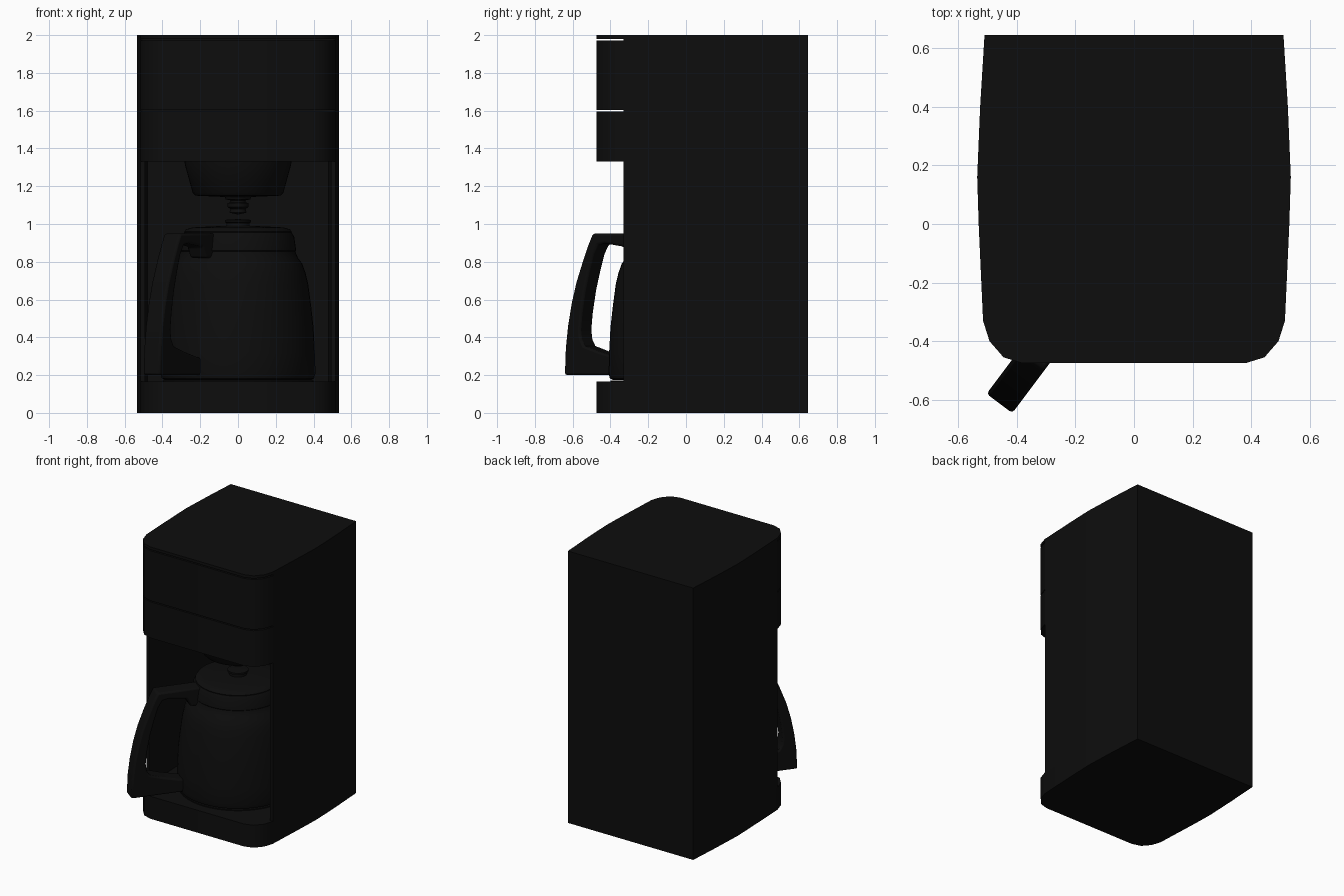
import bpy, bmesh, math
from mathutils import Matrix

if "Cube" in bpy.data.objects:
    bpy.data.objects.remove(bpy.data.objects["Cube"], do_unlink=True)


def make_material(name, value, roughness):
    mat = bpy.data.materials.new(name)
    mat.use_nodes = True
    colour = (value, value, value, 1)
    mat.diffuse_color = colour
    shader = mat.node_tree.nodes["Principled BSDF"]
    shader.inputs["Base Color"].default_value = colour
    shader.inputs["Roughness"].default_value = roughness
    return mat


black = make_material("black plastic", 0.004, 0.5)


def finish(name, bm, bevel=0):
    bmesh.ops.recalc_face_normals(bm, faces=bm.faces)
    mesh = bpy.data.meshes.new(name)
    bm.to_mesh(mesh)
    bm.free()
    obj = bpy.data.objects.new(name, mesh)
    bpy.context.collection.objects.link(obj)
    mesh.materials.append(black)
    if bevel:
        mod = obj.modifiers.new("soft edges", "BEVEL")
        mod.width, mod.segments = bevel, 2
        mod.limit_method = "ANGLE"
        mod.angle_limit = math.radians(50)
    bpy.ops.object.select_all(action="DESELECT")
    obj.select_set(True)
    bpy.context.view_layer.objects.active = obj
    bpy.ops.object.shade_smooth_by_angle(angle=math.radians(35))
    return obj


def prism(name, outline, low, high, bevel=0, matrix=None):
    """Extrude a flat outline from low to high."""
    bm = bmesh.new()
    face = bm.faces.new([bm.verts.new((x, y, low)) for x, y in outline])
    new = bmesh.ops.extrude_face_region(bm, geom=[face])["geom"]
    verts = [v for v in new if isinstance(v, bmesh.types.BMVert)]
    bmesh.ops.translate(bm, verts=verts, vec=(0, 0, high - low))
    if matrix:
        bm.transform(matrix)
    return finish(name, bm, bevel)


def lathe(name, profile, steps=48):
    """Spin a radius and height profile around the vertical axis."""
    bm = bmesh.new()
    verts = [bm.verts.new((r, 0, z)) for r, z in profile]
    edges = [bm.edges.new(pair) for pair in zip(verts, verts[1:])]
    bmesh.ops.spin(bm, geom=verts + edges, cent=(0, 0, 0), axis=(0, 0, 1),
                   angle=math.tau, steps=steps)
    bmesh.ops.remove_doubles(bm, verts=bm.verts, dist=0.0005)
    return finish(name, bm)


def mirrored(half):
    return half + [(-x, y) for x, y in reversed(half)]


# Housing outlines, right half listed from back to front
FRONT = -0.33
side = [(0.51, 0.645), (0.525, 0.4), (0.535, 0.16), (0.53, 0), (0.515, FRONT)]
nose = [(0.515, FRONT), (0.493, -0.40), (0.445, -0.455), (0.38, -0.475)]
CAVITY_BACK = 0.44
WALL = 0.022
inner = [(x - WALL, y) for x, y in reversed(side[2:])] + [(0.48, CAVITY_BACK)]

prism("base", mirrored(side + nose[1:]), 0, 0.165)
prism("cavity_walls", mirrored(side + inner), 0.165, 1.33)
prism("upper_housing", mirrored(side), 1.33, 2)

# Front panels with narrow seams between them
for name, low, high in (("lower_front_panel", 1.33, 1.596),
                        ("upper_front_panel", 1.604, 1.972),
                        ("lid_front", 1.98, 2)):
    prism(name, mirrored(nose), low, high)

# Brewing parts inside the cavity
lathe("warming_plate", [(0, 0.16), (0.4, 0.16), (0.4, 0.172), (0, 0.172)])
lathe("filter_basket", [(0, 1.34), (0.285, 1.34), (0.28, 1.31), (0.24, 1.165),
                        (0.225, 1.15), (0, 1.14)])
lathe("drip_valve", [(0, 1.15), (0.07, 1.145), (0.065, 1.13), (0.04, 1.125),
                     (0.04, 1.115), (0.055, 1.11), (0.055, 1.09),
                     (0.04, 1.08), (0.045, 1.06), (0, 1.05)], 24)

# Carafe
lathe("carafe", [(0, 0.173), (0.385, 0.173), (0.403, 0.182), (0.41, 0.21),
                 (0.407, 0.32), (0.4, 0.45), (0.388, 0.56), (0.372, 0.68),
                 (0.358, 0.74), (0.34, 0.79), (0.318, 0.82), (0.305, 0.85),
                 (0.3, 0.88), (0, 0.88)])
lathe("carafe_collar", [(0.3, 0.85), (0.308, 0.86), (0.298, 0.93),
                        (0.285, 0.955), (0, 0.955)])
lathe("carafe_lid", [(0, 0.95), (0.28, 0.95), (0.285, 0.96), (0.275, 0.972),
                     (0.24, 0.982), (0.12, 0.988), (0.06, 0.99),
                     (0.06, 1.005), (0.07, 1.01), (0.07, 1.022), (0, 1.026)])

# Handle, drawn in radius and height, then turned outward from the carafe
handle = [(0.27, 0.95), (0.58, 0.95), (0.61, 0.89), (0.648, 0.8),
          (0.69, 0.69), (0.721, 0.58), (0.745, 0.46), (0.76, 0.34),
          (0.766, 0.2), (0.39, 0.2), (0.39, 0.29), (0.44, 0.3),
          (0.54, 0.325), (0.635, 0.355), (0.655, 0.39), (0.662, 0.44),
          (0.652, 0.53), (0.63, 0.65), (0.6, 0.76), (0.575, 0.84),
          (0.545, 0.89), (0.5, 0.897), (0.38, 0.88), (0.35, 0.82), (0.29, 0.82)]
turn = Matrix.Rotation(math.atan2(-0.8, -0.6), 4, "Z")
upright = Matrix.Rotation(math.pi / 2, 4, "X")
prism("carafe_handle", handle, -0.055, 0.055, 0.012, turn @ upright)
